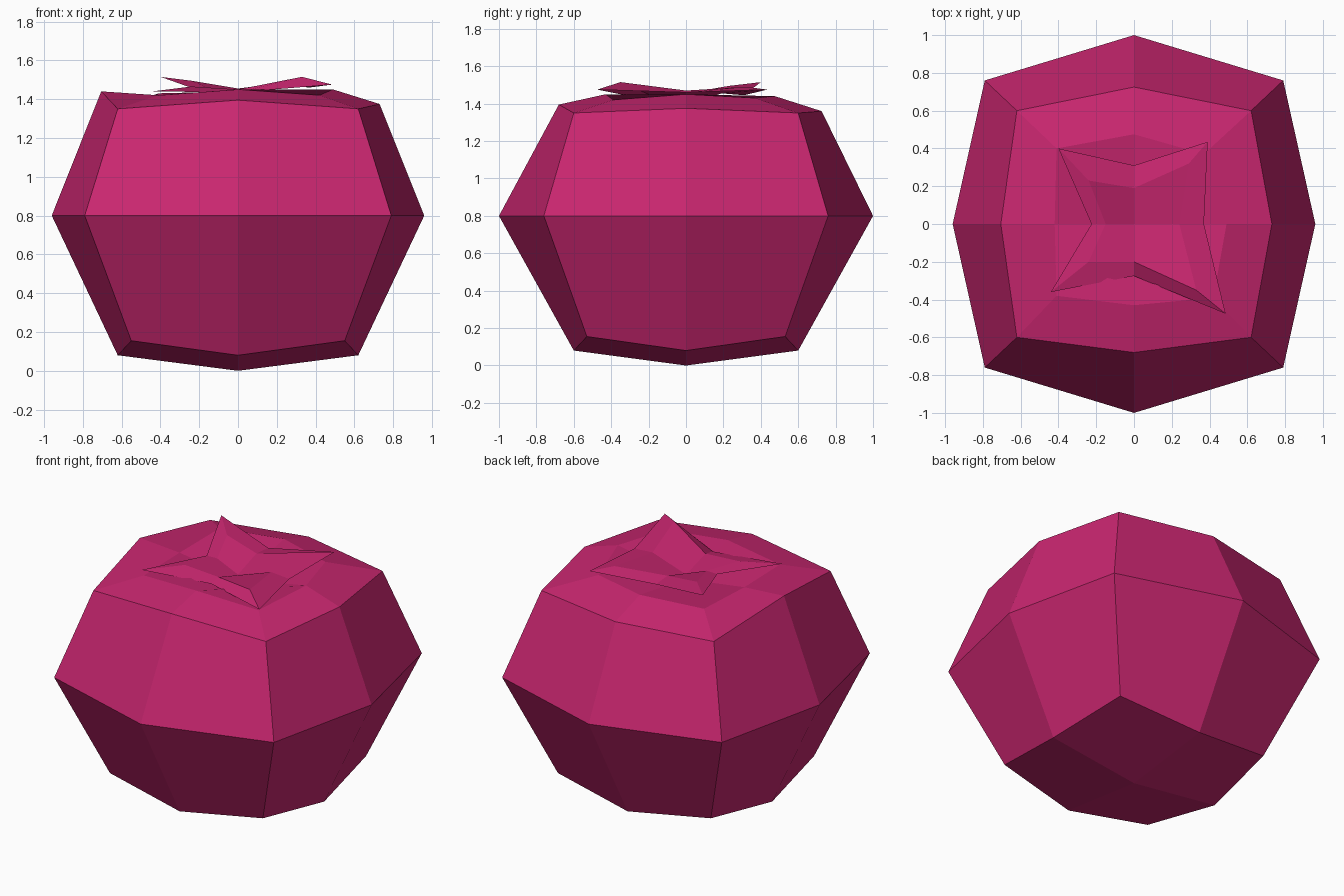
import bpy
import bmesh

# Remove the default cube
default_cube = bpy.data.objects.get("Cube")
if default_cube:
    bpy.data.objects.remove(default_cube, do_unlink=True)

# The single colour
skin = bpy.data.materials.new("magenta_skin")
skin.use_nodes = True
magenta = (0.578, 0.0194, 0.159, 1.0)
skin.diffuse_color = magenta
skin.node_tree.nodes["Principled BSDF"].inputs["Base Color"].default_value = magenta


def even_ring(side_x, side_y, side_z, corner_x, corner_y, corner_z):
    """Eight points, counter-clockwise from the front: side, corner, side, corner..."""
    return [
        (0, -side_y, side_z), (corner_x, -corner_y, corner_z),
        (side_x, 0, side_z), (corner_x, corner_y, corner_z),
        (0, side_y, side_z), (-corner_x, corner_y, corner_z),
        (-side_x, 0, side_z), (-corner_x, -corner_y, corner_z),
    ]


def uneven_ring(sides, corners):
    """Interleave four side points (distance, height) with four corner points."""
    (front, fz), (right, rz), (back, bz), (left, lz) = sides
    middles = [(0, front, fz), (right, 0, rz), (0, back, bz), (left, 0, lz)]
    return [point for pair in zip(middles, corners) for point in pair]


def bridge(bm, lower, upper):
    """Join two rings with a band of quads."""
    count = len(lower)
    for i in range(count):
        j = (i + 1) % count
        bm.faces.new((lower[i], lower[j], upper[j], upper[i]))


def cap(bm, ring, height, flip=False):
    """Close a ring with four quads that meet at a centre point."""
    centre = bm.verts.new((0, 0, height))
    for i in range(0, len(ring), 2):
        quad = [ring[i], ring[i + 1], ring[(i + 2) % len(ring)], centre]
        bm.faces.new(quad[::-1] if flip else quad)


def build(name, rings, top_height, bottom_height=None):
    """Stack rings into a flat-shaded object, with a top and optional bottom cap."""
    bm = bmesh.new()
    loops = [[bm.verts.new(point) for point in ring] for ring in rings]
    for lower, upper in zip(loops, loops[1:]):
        bridge(bm, lower, upper)
    cap(bm, loops[-1], top_height)
    if bottom_height is not None:
        cap(bm, loops[0], bottom_height, flip=True)
    mesh = bpy.data.meshes.new(name)
    bm.to_mesh(mesh)
    bm.free()
    mesh.materials.append(skin)
    obj = bpy.data.objects.new(name, mesh)
    bpy.context.collection.objects.link(obj)
    return obj


# Fruit body: base, waist, shoulder and the rim around the dip on top
base = even_ring(0.62, 0.6, 0.08, 0.55, 0.53, 0.155)
waist = even_ring(0.96, 1.0, 0.8, 0.79, 0.76, 0.8)
shoulder = uneven_ring(
    [(-0.68, 1.395), (0.73, 1.375), (0.725, 1.36), (-0.705, 1.44)],
    [(0.62, -0.6, 1.35), (0.62, 0.6, 1.35), (-0.62, 0.6, 1.35), (-0.62, -0.6, 1.35)],
)
rim = uneven_ring(
    [(-0.43, 1.45), (0.49, 1.45), (0.475, 1.44), (-0.42, 1.42)],
    [(0.42, -0.39, 1.42), (0.37, 0.37, 1.43), (-0.41, 0.4, 1.43), (-0.41, -0.38, 1.42)],
)
build("fruit_body", [base, waist, shoulder, rim], 1.36, 0)

# Leafy crown: four pointed leaves around a small hollow
leaf_tips = uneven_ring(
    [(-0.275, 1.435), (0.37, 1.46), (0.31, 1.445), (-0.225, 1.453)],
    [(0.485, -0.475, 1.475), (0.39, 0.435, 1.475), (-0.4, 0.4, 1.515), (-0.44, -0.36, 1.44)],
)
leaf_folds = uneven_ring(
    [(-0.2, 1.45), (0.24, 1.47), (0.19, 1.455), (-0.15, 1.455)],
    [(0.33, -0.35, 1.515), (0.29, 0.32, 1.49), (-0.24, 0.23, 1.495), (-0.24, -0.2, 1.465)],
)
build("leaf_crown", [leaf_tips, leaf_folds], 1.39)
